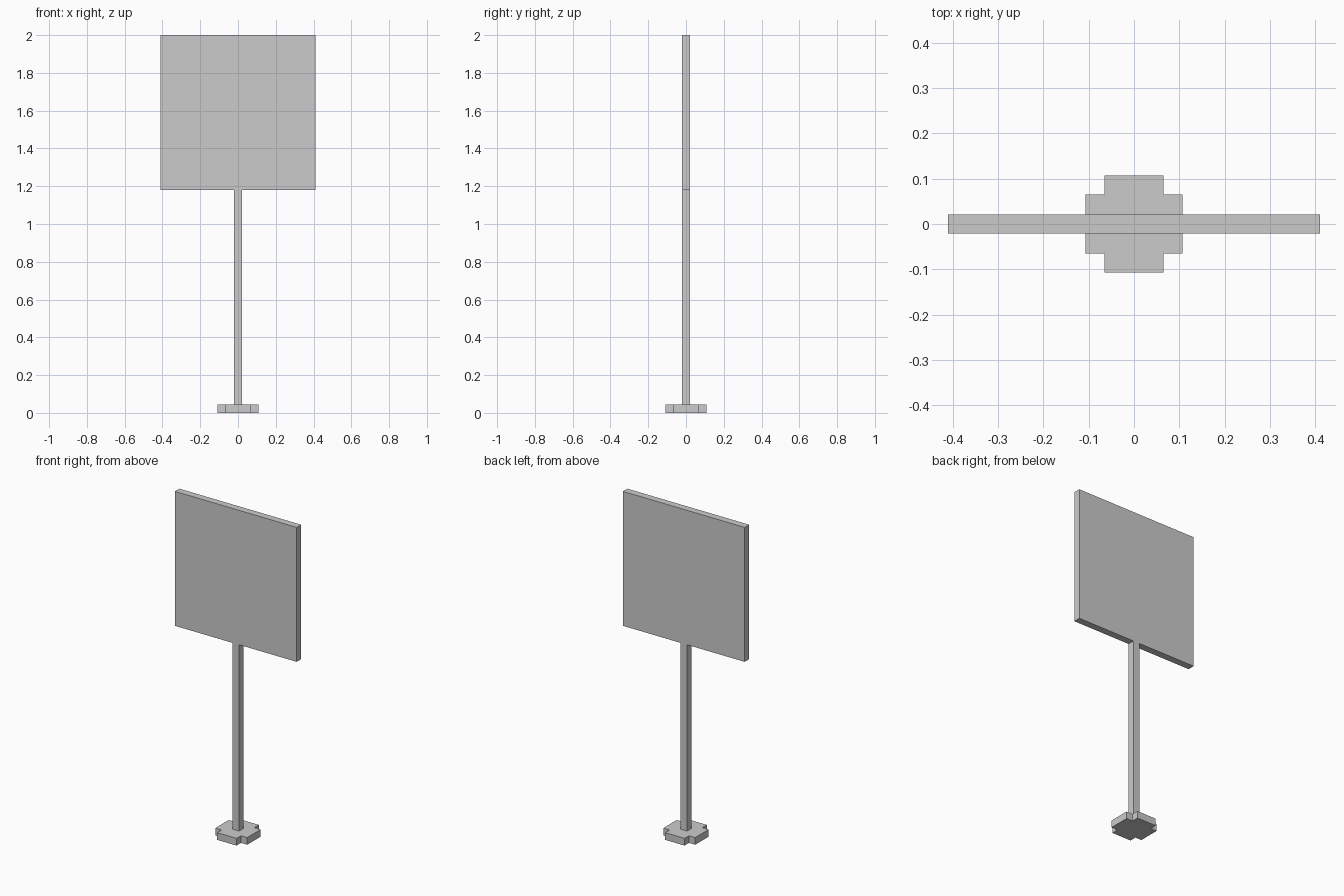
import bpy
import bmesh

if "Cube" in bpy.data.objects:
    bpy.data.objects.remove(bpy.data.objects["Cube"])

HALF_T = 0.0215   # half thickness of pole and panel
BASE_H = 0.044
PANEL_Z = 1.18
PANEL_HALF = 0.411


def prism(name, outline, z0, z1):
    """Extrude a flat xy outline from z0 up to z1."""
    bm = bmesh.new()
    face = bm.faces.new([bm.verts.new((x, y, z0)) for x, y in outline])
    ext = bmesh.ops.extrude_face_region(bm, geom=[face])
    top = [v for v in ext["geom"] if isinstance(v, bmesh.types.BMVert)]
    bmesh.ops.translate(bm, verts=top, vec=(0, 0, z1 - z0))
    bmesh.ops.recalc_face_normals(bm, faces=bm.faces)
    mesh = bpy.data.meshes.new(name)
    bm.to_mesh(mesh)
    bm.free()
    obj = bpy.data.objects.new(name, mesh)
    bpy.context.collection.objects.link(obj)
    return obj


def rect(hx, hy):
    return [(-hx, -hy), (hx, -hy), (hx, hy), (-hx, hy)]


# Foot: square plate with notched corners, one corner turned four times
a, b = 0.1075, 0.065
outline = []
corner = [(a, b), (b, b), (b, a)]
for _ in range(4):
    outline += corner
    corner = [(-y, x) for x, y in corner]
prism("base", outline, 0, BASE_H)

# Post and sign board
prism("pole", rect(HALF_T, HALF_T), BASE_H, PANEL_Z)
prism("sign_panel", rect(PANEL_HALF, HALF_T), PANEL_Z, 2.0)
